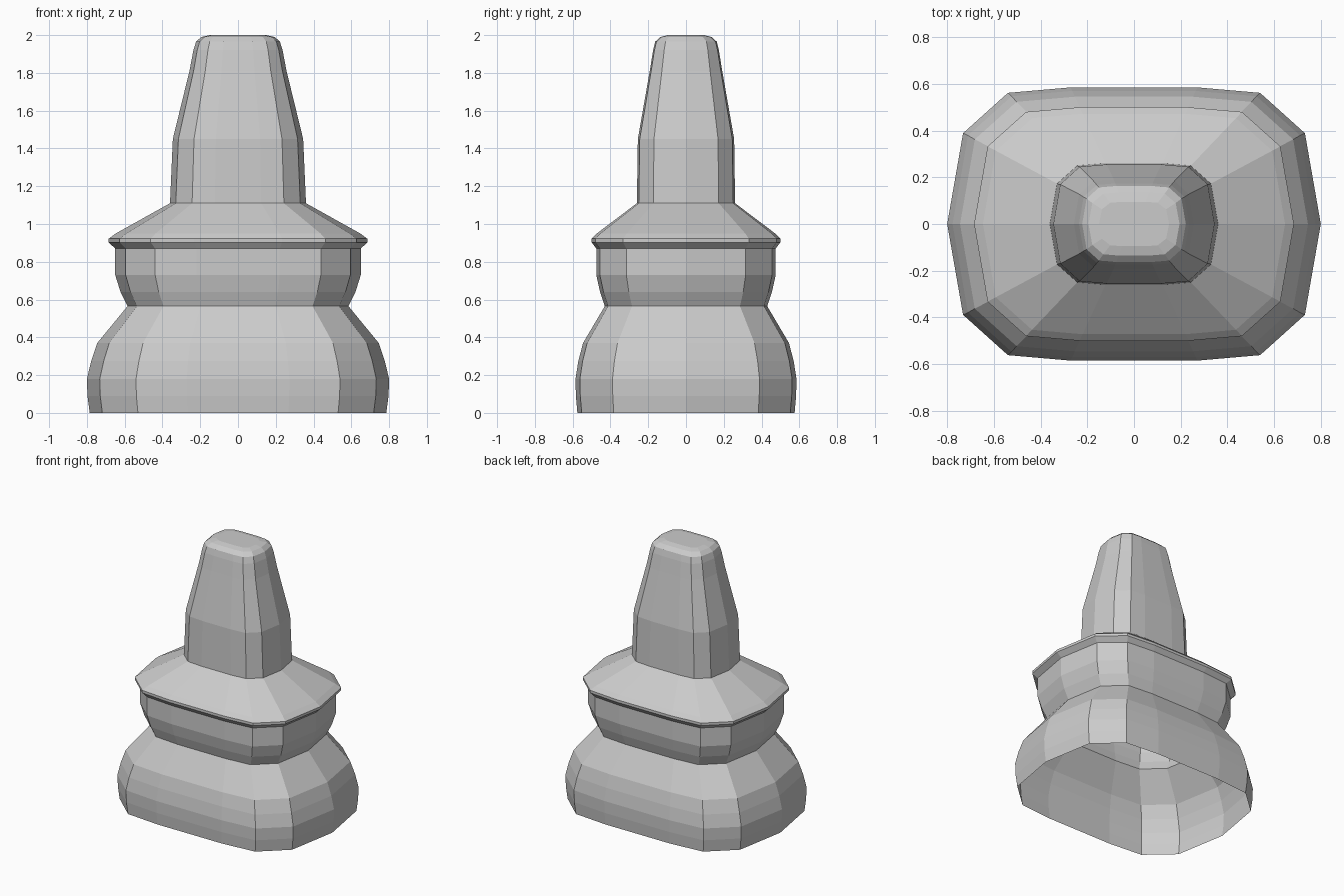
import bpy
import bmesh

cube = bpy.data.objects.get("Cube")
if cube:
    bpy.data.objects.remove(cube, do_unlink=True)

grey = bpy.data.materials.new("plain grey")
grey.use_nodes = True
GREY = (0.6, 0.6, 0.6, 1)
grey.diffuse_color = GREY
grey.node_tree.nodes["Principled BSDF"].inputs["Base Color"].default_value = GREY

# Quarter of the faceted oblong section, mirrored into a full ring
quarter = [(1, 0), (0.915, 0.665), (0.675, 0.96), (0.34, 1)]
half = quarter + [(-x, y) for x, y in reversed(quarter)]
section = half + [(x, -y) for x, y in reversed(half[1:-1])]


def loft(name, levels, cap=False):
    """Skin the section through levels of (height, half width, half depth)."""
    bm = bmesh.new()
    rings = [[bm.verts.new((x * w, y * d, z)) for x, y in section]
             for z, w, d in levels]
    count = len(section)
    for low, high in zip(rings, rings[1:]):
        for i in range(count):
            j = (i + 1) % count
            bm.faces.new((low[i], low[j], high[j], high[i]))
    if cap:
        bm.faces.new(rings[-1])
    mesh = bpy.data.meshes.new(name)
    bm.to_mesh(mesh)
    bm.free()
    mesh.materials.append(grey)
    obj = bpy.data.objects.new(name, mesh)
    bpy.context.collection.objects.link(obj)
    return obj


# Bulging base, open underneath
loft("base", [(0, 0.785, 0.575), (0.09, 0.797, 0.583), (0.18, 0.80, 0.585),
              (0.275, 0.777, 0.57), (0.37, 0.745, 0.545), (0.565, 0.585, 0.43)])

# Waist band flaring up from the neck
loft("collar", [(0.565, 0.585, 0.43), (0.64, 0.622, 0.455),
                (0.73, 0.65, 0.475), (0.87, 0.65, 0.475)])

# Thin lip and sloping shoulder
loft("shoulder", [(0.87, 0.65, 0.475), (0.903, 0.685, 0.50), (0.922, 0.685, 0.50),
                  (0.95, 0.647, 0.472), (1.11, 0.36, 0.26)])

# Tapered neck with a rounded tip
loft("tower", [(1.11, 0.36, 0.26), (1.45, 0.345, 0.255), (1.81, 0.257, 0.192),
               (1.92, 0.236, 0.174), (1.965, 0.222, 0.163),
               (1.99, 0.195, 0.135), (2.0, 0.15, 0.095)], cap=True)
